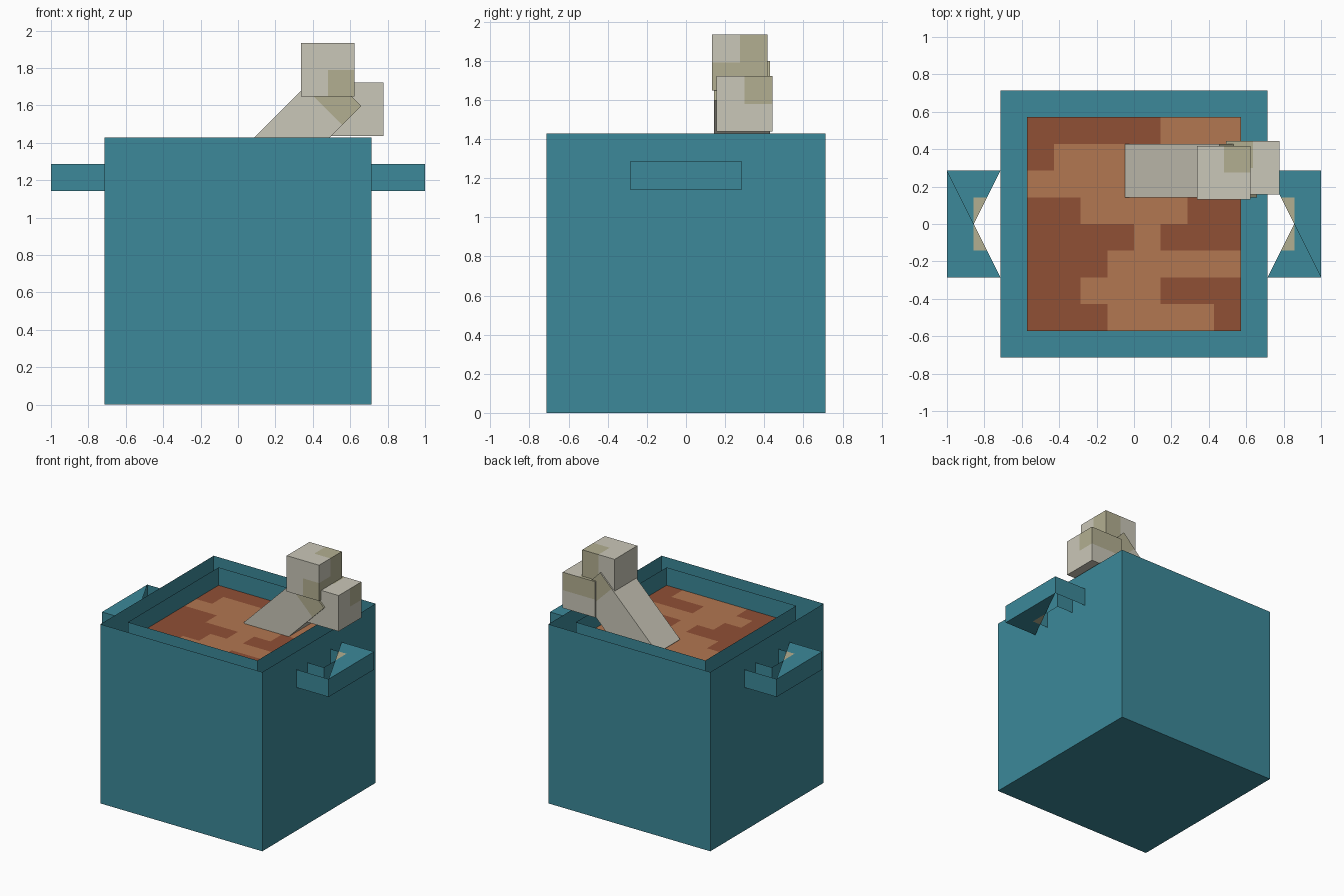
import bpy, bmesh, math
from mathutils import Matrix, Vector

if "Cube" in bpy.data.objects:
    bpy.data.objects.remove(bpy.data.objects["Cube"], do_unlink=True)

U = 1 / 7                 # one modelling unit
TOP, SOUP_Z = 10 * U, 9 * U


def material(name, rgb):
    m = bpy.data.materials.new(name)
    m.use_nodes = True
    m.diffuse_color = (*rgb, 1)
    bsdf = m.node_tree.nodes["Principled BSDF"]
    bsdf.inputs["Base Color"].default_value = (*rgb, 1)
    bsdf.inputs["Roughness"].default_value = 0.9
    return m


TEAL = material("teal", (0.045, 0.25, 0.32))
BONE = material("bone", (0.59, 0.57, 0.48))
TAN = material("aged bone", (0.45, 0.43, 0.285))
BROTH = material("light broth", (0.445, 0.184, 0.082))
DARK = material("dark broth", (0.279, 0.08, 0.036))


def finish(name, bm, mats, rule=None):
    """Turn a bmesh into an object; rule(centre, normal) picks the second colour."""
    bm.normal_update()
    if rule:
        for f in bm.faces:
            f.material_index = int(rule(f.calc_center_median(), f.normal))
    mesh = bpy.data.meshes.new(name)
    bm.to_mesh(mesh)
    bm.free()
    for m in mats:
        mesh.materials.append(m)
    ob = bpy.data.objects.new(name, mesh)
    bpy.context.collection.objects.link(ob)
    return ob


def cut(bm, co, no):
    bmesh.ops.bisect_plane(bm, geom=bm.verts[:] + bm.edges[:] + bm.faces[:],
                           plane_co=co, plane_no=no)


def box(size, centre=(0, 0, 0)):
    bm = bmesh.new()
    bmesh.ops.create_cube(bm, size=1, matrix=Matrix.Translation(centre) @ Matrix.Diagonal((*size, 1)))
    return bm


def remove_faces(bm, test):
    bm.normal_update()
    bmesh.ops.delete(bm, geom=[f for f in bm.faces if test(f.normal)], context="FACES_ONLY")


# Pot shell: open-topped thin box, with a separate ring of inner walls
shell = box((10 * U, 10 * U, TOP), (0, 0, TOP / 2))
remove_faces(shell, lambda n: n.z > 0.5)
finish("pot_shell", shell, [TEAL])

liner = box((8 * U, 8 * U, TOP - 0.01), (0, 0, TOP / 2 + 0.005))
remove_faces(liner, lambda n: abs(n.z) > 0.5)
bmesh.ops.reverse_faces(liner, faces=liner.faces[:])
finish("pot_liner", liner, [TEAL])

# Soup surface: grid of light and dark patches, back row first
PATCHES = ["#####...", "#.......", "........", "##....##",
           "####.###", "###.....", "##...###", "###....#"]
soup = bmesh.new()
bmesh.ops.create_grid(soup, x_segments=8, y_segments=8, size=4 * U,
                      matrix=Matrix.Translation((0, 0, SOUP_Z)))
finish("soup", soup, [BROTH, DARK],
       lambda c, n: PATCHES[int(4 - c.y / U)][int(c.x / U + 4)] == "#")


# Handles: bracket walls with one triangle above and one below
def handle(name, turn):
    x0, x1, x2, y1, y2 = 5 * U, 6 * U, 7 * U, U, 2 * U
    low, high = 8 * U, 9 * U
    bm = bmesh.new()
    for pts, z in (([(x0, y2), (x2, -y2), (x2, y2)], high),
                   ([(x0, -y2), (x2, y2), (x2, -y2)], low)):
        bm.faces.new([bm.verts.new((x, y, z)) for x, y in pts])
    cut(bm, (x1, 0, 0), (1, 0, 0))
    for s in (-1, 1):
        cut(bm, (0, s * y1, 0), (0, 1, 0))
    outline = [(x0, -y2), (x2, -y2), (x2, y2), (x0, y2),
               (x0, y1), (x1, y1), (x1, -y1), (x0, -y1)]
    for a, b in zip(outline, outline[1:] + outline[:1]):
        if a[0] == b[0] == x0:
            continue          # arm ends sit against the pot
        bm.faces.new([bm.verts.new((*p, z)) for p, z in
                      ((a, low), (b, low), (b, high), (a, high))])
    ob = finish(name, bm, [TEAL, TAN],
                lambda c, n: abs(n.z) > 0.5 and c.x < x1 and abs(c.y) < y1)
    ob.rotation_euler.z = turn


handle("left_handle", 0)
handle("right_handle", math.pi)


# Bone knobs: cubes quartered so that aged patches can be coloured
def knob(name, centre, rule):
    bm = box((2 * U,) * 3)
    for axis in ((1, 0, 0), (0, 1, 0), (0, 0, 1)):
        cut(bm, (0, 0, 0), axis)
    finish(name, bm, [BONE, TAN], rule).location = centre


def upper_patch(c, n):
    if n.x > 0.5:
        return c.y > 0 or c.z < 0
    if n.y < -0.5:
        return c.x > 0 and c.z < 0
    if n.y > 0.5:
        return c.x > 0
    return n.z > 0.5 and c.x > 0 and c.y > 0


def lower_patch(c, n):
    if n.x > 0.5:
        return c.y > 0 and c.z > 0
    if n.y > 0.5:
        return c.z > 0
    return n.z > 0.5 and c.x < 0 and c.y > 0


knob("bone_upper_knob", (0.48, 0.275, 1.79), upper_patch)
knob("bone_lower_knob", (0.635, 0.3, 1.58), lower_patch)

# Bone shaft leaning out of the soup, aged at its tip
shaft = box((5 * U, 2 * U, 2 * U))
cut(shaft, (1.5 * U, 0, 0), (1, 0, 0))
shaft_ob = finish("bone_shaft", shaft, [BONE, TAN],
                  lambda c, n: c.x > 1.5 * U and abs(n.z) < 0.5)
shaft_ob.location = (0.305, 2 * U, 1.445)
shaft_ob.rotation_euler.y = -math.pi / 4
